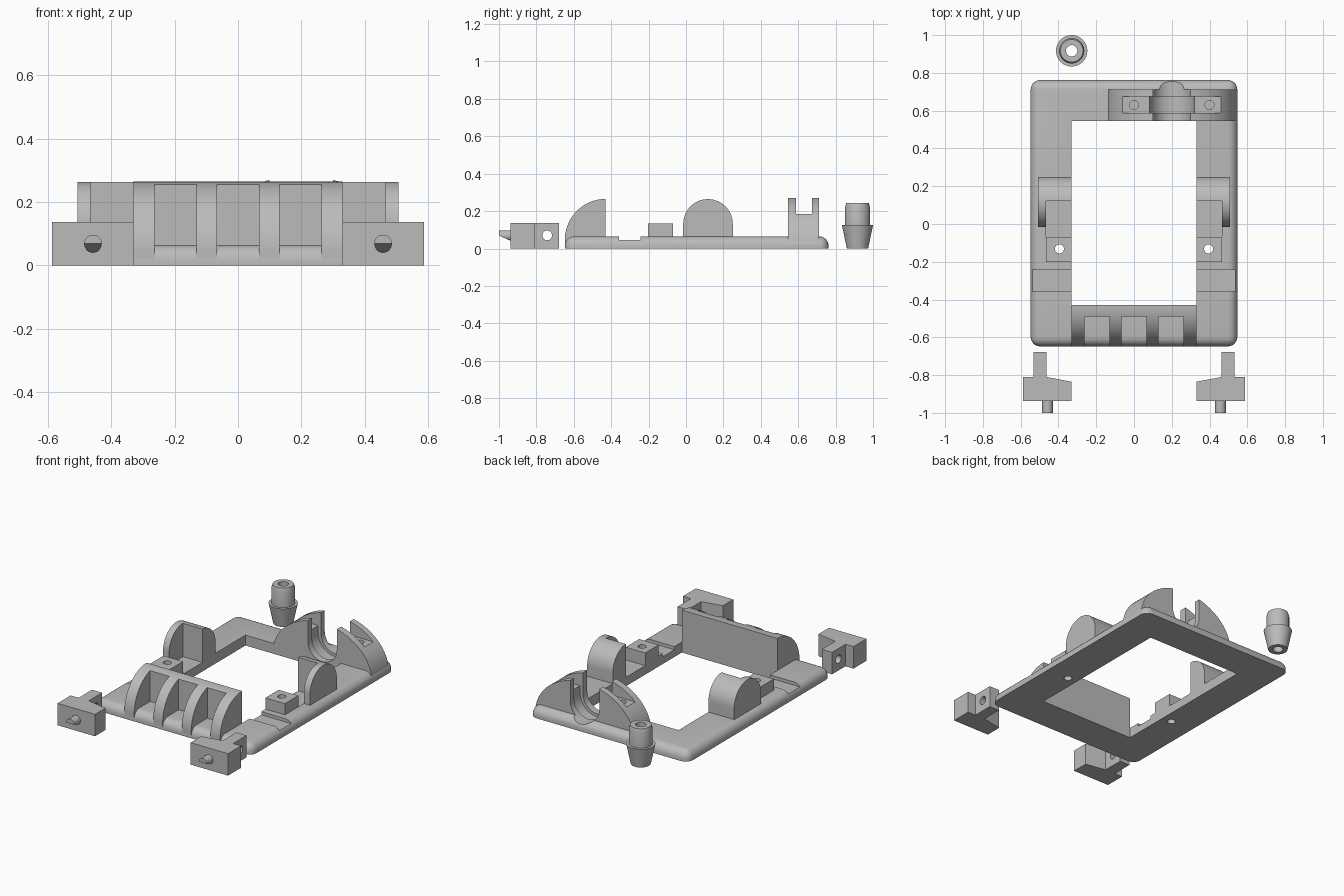
import bpy
import bmesh
from math import sin, cos, pi
from mathutils import Matrix, Vector

old = bpy.data.objects.get("Cube")
if old:
    bpy.data.objects.remove(old, do_unlink=True)

grey = bpy.data.materials.new("plain grey")
grey.use_nodes = True
colour = (0.5, 0.5, 0.5, 1)
grey.diffuse_color = colour
grey.node_tree.nodes["Principled BSDF"].inputs["Base Color"].default_value = colour


def finish(name, bm):
    bmesh.ops.recalc_face_normals(bm, faces=bm.faces)
    mesh = bpy.data.meshes.new(name)
    bm.to_mesh(mesh)
    bm.free()
    mesh.materials.append(grey)
    ob = bpy.data.objects.new(name, mesh)
    bpy.context.scene.collection.objects.link(ob)
    return ob


def box(name, x, y, z, bevel=0):
    bm = bmesh.new()
    bmesh.ops.create_cube(bm, size=1)
    for v in bm.verts:
        v.co = [(a + b) / 2 + c * (b - a) for (a, b), c in zip((x, y, z), v.co)]
    if bevel:  # everything but the flat underside
        edges = [e for e in bm.edges if any(v.co.z > z[0] + 0.001 for v in e.verts)]
        bmesh.ops.bevel(bm, geom=edges, offset=bevel, segments=6, profile=0.5,
                        affect='EDGES')
    return finish(name, bm)


def prism(name, points, axis, lo, hi):
    """Extrude a 2D outline along an axis; the points use the other two axes."""
    bm = bmesh.new()
    verts = []
    for p in points:
        co = list(p)
        co.insert(axis, lo)
        verts.append(bm.verts.new(co))
    face = bm.faces.new(verts)
    new = bmesh.ops.extrude_face_region(bm, geom=[face])["geom"]
    shift = Vector((0, 0, 0))
    shift[axis] = hi - lo
    bmesh.ops.translate(bm, vec=shift,
                        verts=[g for g in new if isinstance(g, bmesh.types.BMVert)])
    return finish(name, bm)


def arc(cx, cy, rx, ry, start, end, n=24):
    return [(cx + rx * cos(start + (end - start) * i / n),
             cy + ry * sin(start + (end - start) * i / n)) for i in range(n + 1)]


def rod(name, centre, r, axis, lo, hi):
    return prism(name, arc(*centre, r, r, 0, 2 * pi, 24)[:-1], axis, lo, hi)


def combine(ob, other, operation):
    mod = ob.modifiers.new("join", 'BOOLEAN')
    mod.operation, mod.solver, mod.object = operation, 'EXACT', other
    bpy.context.view_layer.update()
    result = bpy.data.meshes.new_from_object(
        ob.evaluated_get(bpy.context.evaluated_depsgraph_get()))
    ob.modifiers.clear()
    ob.data = result
    bpy.data.objects.remove(other, do_unlink=True)


def add(ob, other):
    combine(ob, other, 'UNION')


def cut(ob, other):
    combine(ob, other, 'DIFFERENCE')


def smooth(ob):
    bpy.ops.object.select_all(action='DESELECT')
    ob.select_set(True)
    bpy.context.view_layer.objects.active = ob
    bpy.ops.object.shade_smooth_by_angle(angle=0.5)


# Rounded base plate
frame = box("frame", (-0.547, 0.547), (-0.648, 0.762), (0, 0.065), 0.05)

# Quarter-round front bumper with three open pockets
profile = [(-0.43, 0.02)] + arc(-0.43, 0.045, 0.218, 0.22, pi / 2, pi)
profile.append((-0.648, 0.02))
bumper = prism("front_bumper", profile, 0, -0.33, 0.33)
for x in (-0.197, 0, 0.197):
    cut(bumper, box("pocket", (x - 0.066, x + 0.066), (-0.8, -0.49), (-0.1, 0.4)))
add(frame, bumper)

# Rear cradle arch
add(frame, prism("rear_cradle", arc(0.2, 0.01, 0.342, 0.272, 0, pi, 40), 1, 0.545, 0.712))

# Side arches with a recessed front quarter, screw blocks and strap grooves
for s in (-1, 1):
    def span(a, b):
        return tuple(sorted((s * a, s * b)))
    side = [(-0.015, 0.03), (0.25, 0.03)] + arc(0.1175, 0.132, 0.1325, 0.132, 0, pi)
    add(frame, prism("side_arch", side, 0, *span(0.33, 0.507)))
    cut(frame, box("recess", span(0.25, 0.465), (-0.075, 0.122), (0.056, 0.4)))
    add(frame, box("screw_block", span(0.33, 0.465), (-0.202, -0.07), (0.02, 0.135)))
    cut(frame, box("groove", span(0.2, 0.7), (-0.357, -0.242), (0.045, 0.3)))
    cut(frame, rod("screw_hole", (s * 0.395, -0.132), 0.024, 2, -0.1, 0.4))

# Central window
cut(frame, box("window", (-0.33, 0.33), (-0.43, 0.545), (-0.2, 0.6)))

# Round-bottomed channel, wider in the middle, and clamp slots with screw holes
for r, lo, hi in ((0.1, 0.5, 0.9), (0.119, 0.588, 0.674)):
    outline = arc(0.2, 0.141, r, r, pi, 2 * pi) + [(0.2 + r, 0.5), (0.2 - r, 0.5)]
    cut(frame, prism("channel", outline, 1, lo, hi))
cut(frame, box("clamp_slot", (-0.3, 0.7), (0.588, 0.674), (0.185, 0.5)))
for x in (0, 0.4):
    cut(frame, rod("clamp_hole", (x, 0.63), 0.024, 2, 0.08, 0.4))
smooth(frame)

# Pair of loose latches: T-shaped body, cross hole and a wedge-cut peg
for s, side in ((1, "left"), (-1, "right")):
    outline = [(0.33, -0.938), (0.588, -0.938), (0.588, -0.81), (0.533, -0.81),
               (0.533, -0.678), (0.463, -0.678), (0.463, -0.81), (0.33, -0.835)]
    latch = prism(side + "_latch", [(s * x, y) for x, y in outline], 2, 0, 0.137)
    cut(latch, rod("cross_hole", (-0.742, 0.07), 0.026, 0, -1, 1))
    peg = rod("peg", (s * 0.458, 0.069), 0.028, 1, -1, -0.92)
    wedge = [(-1.1, 0.069), (-1, 0.069), (-0.938, 0.041), (-0.938, 0), (-1.1, 0)]
    cut(peg, prism("wedge", wedge, 0, -1, 1))
    add(latch, peg)
    smooth(latch)

# Loose stepped knob with a through hole
bm = bmesh.new()
ring = [(0.03, 0), (0.057, 0), (0.083, 0.125), (0.067, 0.125),
        (0.067, 0.22), (0.06, 0.243), (0.03, 0.243)]
verts = [bm.verts.new((r, 0, z)) for r, z in ring]
edges = [bm.edges.new((verts[i - 1], verts[i])) for i in range(len(verts))]
bmesh.ops.spin(bm, geom=verts + edges, cent=(0, 0, 0), axis=(0, 0, 1),
               angle=2 * pi, steps=40, use_duplicate=False)
bmesh.ops.remove_doubles(bm, verts=bm.verts, dist=0.0005)
bmesh.ops.transform(bm, matrix=Matrix.Translation((-0.33, 0.917, 0)), verts=bm.verts)
smooth(finish("knob", bm))
